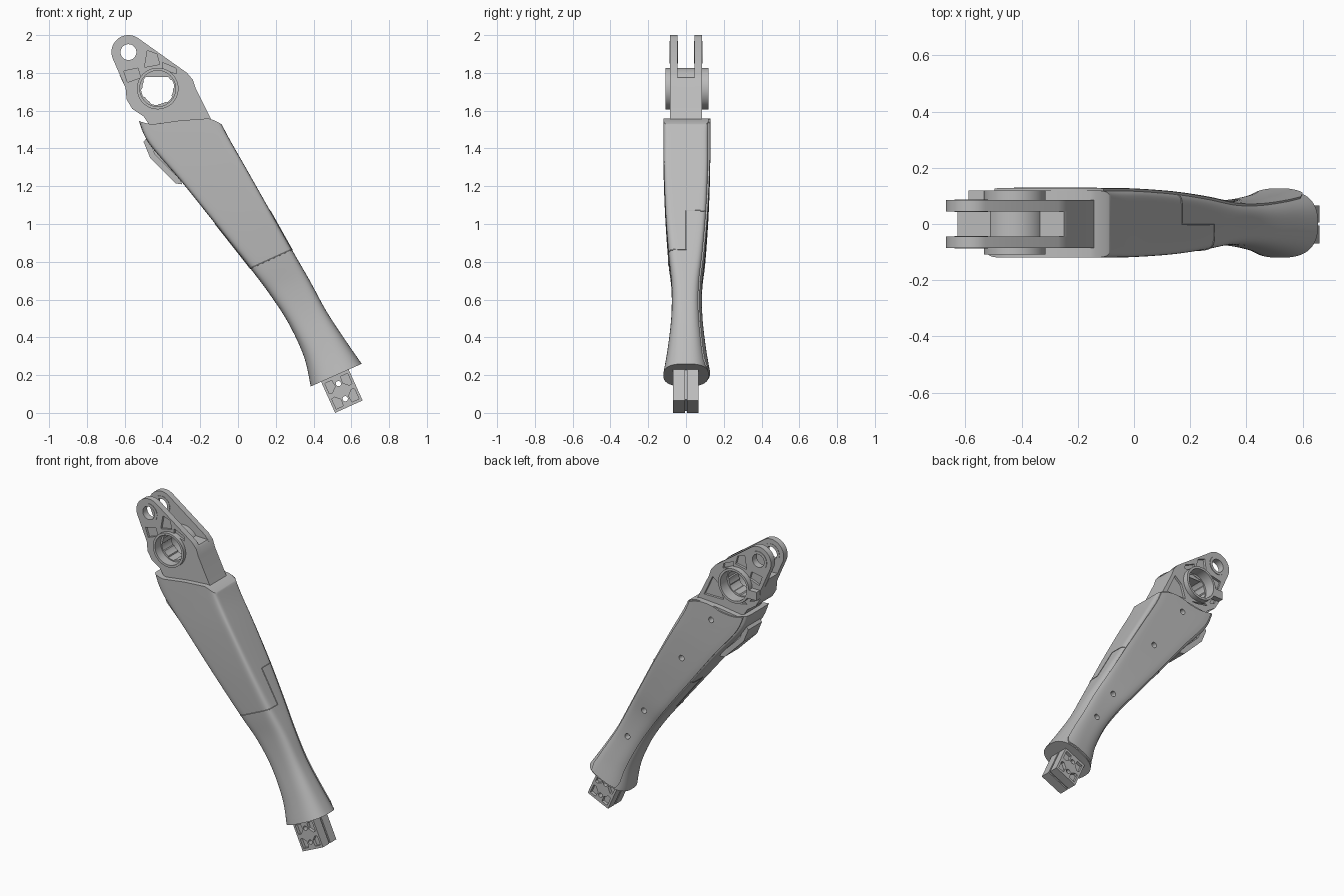
import bpy, bmesh, math
from math import pi, sin, cos
from mathutils import Vector, Matrix

cube = bpy.data.objects.get("Cube")
if cube:
    bpy.data.objects.remove(cube)

grey = bpy.data.materials.new("cast grey")
grey.use_nodes = True
GREY = (0.5, 0.5, 0.5, 1)
grey.diffuse_color = GREY
for node in grey.node_tree.nodes:
    if node.type == 'BSDF_PRINCIPLED':
        node.inputs["Base Color"].default_value = GREY


def add_object(name, data):
    ob = bpy.data.objects.new(name, data)
    bpy.context.scene.collection.objects.link(ob)
    return ob


def bake(ob):
    """Turn curves and modifiers into a clean, shaded mesh object."""
    bpy.context.view_layer.update()
    dg = bpy.context.evaluated_depsgraph_get()
    mesh = bpy.data.meshes.new_from_object(ob.evaluated_get(dg))
    mesh.transform(ob.matrix_world)
    name = ob.name
    bpy.data.objects.remove(ob)
    bm = bmesh.new()
    bm.from_mesh(mesh)
    bmesh.ops.remove_doubles(bm, verts=bm.verts, dist=1e-5)
    bmesh.ops.recalc_face_normals(bm, faces=bm.faces)
    bm.to_mesh(mesh)
    bm.free()
    mesh.materials.clear()
    mesh.materials.append(grey)
    mesh.polygons.foreach_set("use_smooth", [True] * len(mesh.polygons))
    mesh.set_sharp_from_angle(angle=math.radians(30))
    return add_object(name, mesh)


def prism(name, outline, y0, y1, holes=()):
    """Extrude an XZ outline with holes between two y values."""
    cu = bpy.data.curves.new(name, 'CURVE')
    cu.dimensions = '2D'
    cu.fill_mode = 'BOTH'
    cu.extrude = (y1 - y0) / 2
    for pts in [outline, *holes]:
        sp = cu.splines.new('POLY')
        sp.points.add(len(pts) - 1)
        for p, (x, z) in zip(sp.points, pts):
            p.co = (x, z, 0, 1)
        sp.use_cyclic_u = True
    ob = add_object(name, cu)
    ob.matrix_world = Matrix.Translation((0, (y0 + y1) / 2, 0)) @ Matrix.Rotation(pi / 2, 4, 'X')
    return bake(ob)


def circle(c, r, n=48, a0=0, a1=2 * pi, lobes=0):
    full = a1 - a0 > 6.28
    steps = n if full else n - 1
    out = []
    for i in range(n):
        a = a0 + (a1 - a0) * i / steps
        rr = r + (0.006 if lobes and sin(lobes * a) > 0 else 0)
        out.append((c[0] + rr * cos(a), c[1] + rr * sin(a)))
    return out


# Arm stations: left x, z, right x, z, half depth, section squareness
stations = [Vector(s) for s in (
    (.385, .14, .655, .26, .12, 2.6), (.35, .295, .575, .375, .097, 2.8),
    (.27, .47, .47, .535, .078, 3.2), (.17, .625, .38, .70, .077, 4),
    (.065, .765, .285, .865, .093, 6), (-.12, 1.0, .17, 1.07, .109, 9),
    (-.3, 1.225, .04, 1.3, .118, 12), (-.47, 1.425, -.04, 1.44, .12, 12),
    (-.525, 1.545, -.085, 1.525, .12, 12))]
LAST = len(stations) - 1


def station(s):
    i = min(int(s), LAST - 1)
    f = s - i
    a, b, c, d = (stations[max(0, min(LAST, k))] for k in range(i - 1, i + 3))
    return b + (c - a) * (f / 2) + (a * 2 - b * 5 + c * 4 - d) * (f * f / 2) \
        + (b * 3 - a - c * 3 + d) * (f ** 3 / 2)


def wave(u):
    if u < .45:
        return -.016 * sin(pi * u / .45)
    return .037 * max(0, sin(pi * (u - .45) / .55)) ** .8


def on_arm(s, u, v):
    """Point at station s, u across (-1 to 1), v through the depth."""
    lx, lz, rx, rz, hy, n = station(s)
    w = (u + 1) / 2
    lift = wave(w) * max(0, s - LAST + 1) ** 2
    return Vector((lx + (rx - lx) * w, hy * v, lz + (rz - lz) * w + lift))


def skin(s, t):
    e = 2 / station(s)[5]
    return on_arm(s, math.copysign(abs(cos(t)) ** e, cos(t)),
                  math.copysign(abs(sin(t)) ** e, sin(t)))


# Main arm shell
N, SUB = 64, 6
bm = bmesh.new()
rings = [[bm.verts.new(skin(k / SUB, 2 * pi * i / N)) for i in range(N)]
         for k in range(LAST * SUB + 1)]
for a, b in zip(rings, rings[1:]):
    for i in range(N):
        j = (i + 1) % N
        bm.faces.new((a[i], a[j], b[j], b[i]))
for ring in (rings[0], rings[-1]):
    for i in range(N // 2):
        quad = [ring[i], ring[i + 1], ring[(N - i - 1) % N], ring[(N - i) % N]]
        bm.faces.new(list(dict.fromkeys(quad)))
bmesh.ops.recalc_face_normals(bm, faces=bm.faces)
mesh = bpy.data.meshes.new("arm_shell")
bm.to_mesh(mesh)
bm.free()
arm = add_object("arm_shell", mesh)

# Back cover following the shell
bm = bmesh.new()
grid = []
for k in range(49):
    s = .12 + (LAST - .2) * k / 48
    n = station(s)[5]
    half = .72 + .16 * min(1, s / 5)
    half *= min(1, .86 + .14 * k / 2)
    row = [half * (i / 8 - 1) for i in range(17)]
    grid.append([bm.verts.new(on_arm(s, u, (1 - abs(u) ** n) ** (1 / n)) + Vector((0, .004, 0)))
                 for u in row])
for a, b in zip(grid, grid[1:]):
    for i in range(16):
        bm.faces.new((a[i], b[i], b[i + 1], a[i + 1]))
bmesh.ops.recalc_face_normals(bm, faces=bm.faces)
mesh = bpy.data.meshes.new("back_cover")
bm.to_mesh(mesh)
bm.free()
cover = add_object("back_cover", mesh)
cover.modifiers.new("thickness", 'SOLIDIFY').thickness = .01
cover.modifiers["thickness"].offset = 0

# Screw holes through the cover into the shell
bm = bmesh.new()
for s in (7.2, 5.5, 3.4, 2.1):
    p = on_arm(s, 0, 1)
    m = Matrix.Translation(p) @ Matrix.Rotation(pi / 2, 4, 'X')
    bmesh.ops.create_cone(bm, cap_ends=True, segments=24, radius1=.018, radius2=.018,
                          depth=.06, matrix=m)
mesh = bpy.data.meshes.new("screw_cutter")
bm.to_mesh(mesh)
bm.free()
cutter = add_object("screw_cutter", mesh)
cutter.hide_render = True
for ob in (arm, cover):
    mod = ob.modifiers.new("screws", 'BOOLEAN')
    mod.operation, mod.solver, mod.object = 'DIFFERENCE', 'EXACT', cutter
    bake(ob)
bpy.data.objects.remove(cutter)

# Stepped seam where the two shell halves meet
path = [skin(5, pi * (.6 + .4 * i / 16)) for i in range(17)]
path += [skin(5 - i / 6, pi) for i in range(1, 6)]
path += [skin(4, pi + pi * i / 32) for i in range(33)]
path += [skin(4 + i / 6, 0) for i in range(1, 6)]
path += [skin(5, pi * .4 * i / 16) for i in range(17)]
cu = bpy.data.curves.new("shell_seam", 'CURVE')
cu.dimensions = '3D'
cu.bevel_depth = .003
cu.bevel_resolution = 1
sp = cu.splines.new('POLY')
sp.points.add(len(path) - 1)
for p, co in zip(sp.points, path):
    p.co = (*co, 1)
bake(add_object("shell_seam", cu))

# Fork head: core block, two cheeks with pocketed faces
PIN, HUB = (-.58, 1.91), (-.425, 1.717)
neck = [(-.595, 1.72), (-.59, 1.66), (-.56, 1.61), (-.5, 1.57), (-.4, 1.42), (-.1, 1.45),
        (-.145, 1.56), (-.225, 1.72), (-.24, 1.765)]
head = circle(PIN, .09, 24, math.radians(55), math.radians(202)) + neck + [(-.27, 1.80)]
hub_hole, pin_hole = circle(HUB, .1), circle(PIN, .052, 32)
prism("fork_core", [(-.628, 1.79)] + neck + [(-.25, 1.775)], -.047, .047, [hub_hole])
pockets = [[(-.605, 1.81), (-.53, 1.825), (-.515, 1.775), (-.585, 1.75)],
           [(-.48, 1.918), (-.43, 1.9), (-.415, 1.845), (-.495, 1.83)],
           [(-.4, 1.855), (-.33, 1.825), (-.325, 1.795), (-.4, 1.82)]]
rear_pockets = [[(-.575, 1.69), (-.55, 1.69), (-.52, 1.63), (-.555, 1.64)],
                [(-.5, 1.605), (-.42, 1.59), (-.38, 1.59), (-.48, 1.615)],
                [(-.3, 1.68), (-.25, 1.72), (-.19, 1.59), (-.33, 1.59)]]
for side, sgn, extra in (("front", -1, []), ("rear", 1, rear_pockets)):
    for part, a, b, cuts in (("cheek", .045, .07, []), ("cheek_face", .07, .085, pockets + extra)):
        y0, y1 = sorted((sgn * a, sgn * b))
        prism(f"{side}_{part}", head, y0, y1, [hub_hole, pin_hole] + cuts)
    y0, y1 = sorted((sgn * .043, sgn * .088))
    prism(f"{side}_pin_bush", circle(PIN, .06, 32), y0, y1, [circle(PIN, .042, 32)])

# Hub tube with a notched inner lip and a rear lug
prism("hub_tube", circle(HUB, .11), -.108, .12, [circle(HUB, .095)])
prism("hub_lip", circle(HUB, .097), -.05, .05, [circle(HUB, .082, 96, lobes=6)])
prism("hub_lug", [(-.59, 1.72), (-.59, 1.665), (-.52, 1.665), (-.528, 1.72)], .08, .12)

# Side fin: outer plate over a narrower web
fin = [(-.475, 1.465), (-.5, 1.435), (-.465, 1.35), (-.33, 1.215), (-.295, 1.21),
       (-.305, 1.235), (-.44, 1.37)]
prism("side_fin", fin, -.065, .075)
prism("fin_web", [(-.46, 1.37), (-.33, 1.23), (-.28, 1.25), (-.42, 1.42)], -.045, .055)


# Square end plug in its own tilted frame
def plug(pts):
    return [(.55 + .91 * a - .41 * b, .115 + .41 * a + .91 * b) for a, b in pts]


def plate(inset):
    w = .08 - inset
    return plug([(-w, -.09 + inset), (w, -.09 + inset), (w, .13), (-w, .13)])


bores = [plug(circle((0, b), .014, 20)) for b in (-.044, .044)]
web = [(.066, .074), (.026, .074), (.022, .038), (.05, .012), (.066, .016)]
webs = [plug([(a * i, b * j) for a, b in web]) for i in (-1, 1) for j in (-1, 1)]
prism("plug_core", plate(.008), -.008, .008, bores)
for side, sgn, outer in (("front", -1, .07), ("rear", 1, .066)):
    for part, a, b, cuts in (("half", .006, outer - .02, []), ("face", outer - .02, outer, webs)):
        y0, y1 = sorted((sgn * a, sgn * b))
        prism(f"plug_{side}_{part}", plate(0), y0, y1, bores + cuts)
